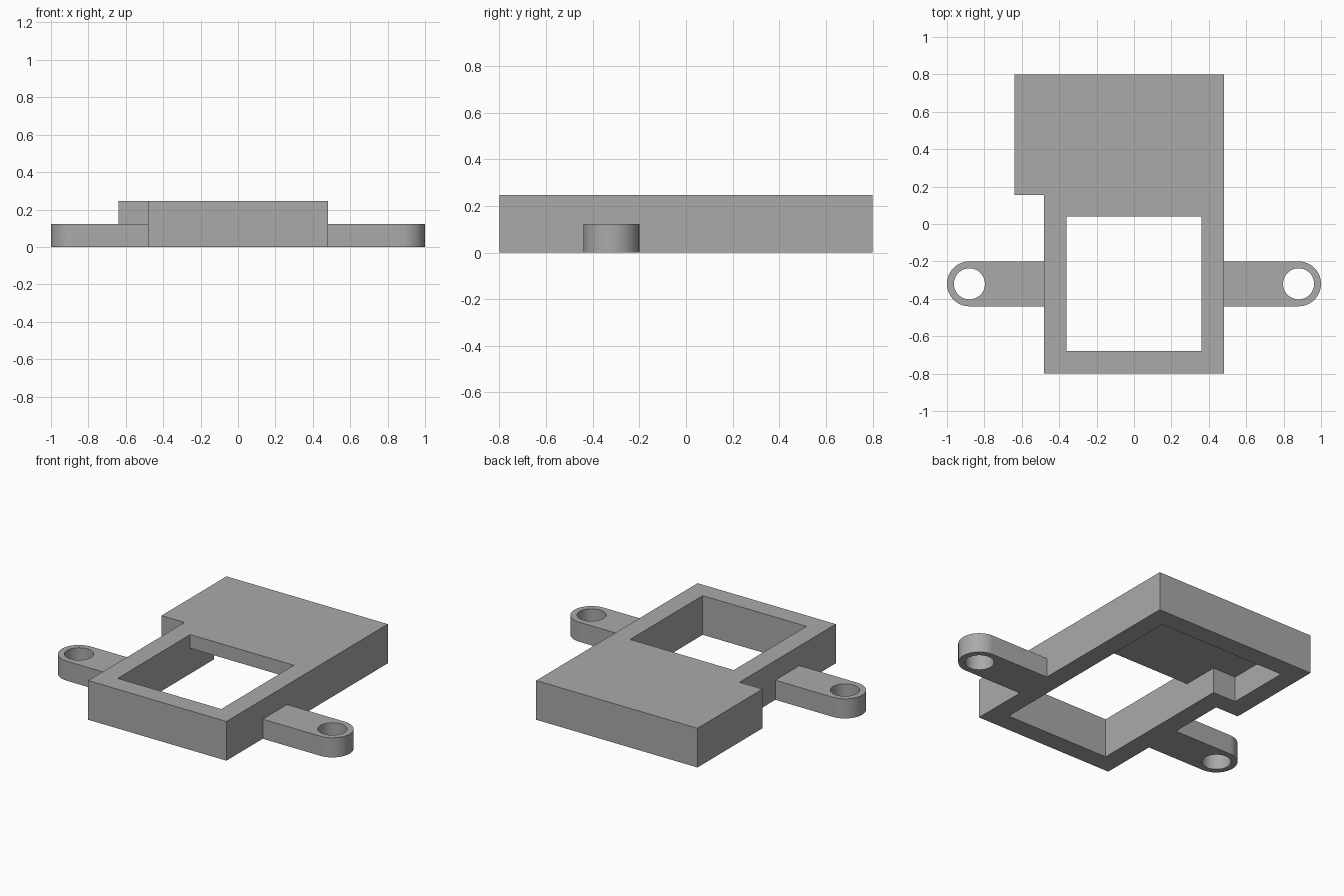
import bpy
import bmesh
from math import sin, cos, pi

cube = bpy.data.objects.get("Cube")
if cube:
    bpy.data.objects.remove(cube, do_unlink=True)

HEIGHT, ARM_HEIGHT, CEILING = 0.246, 0.123, 0.16

grey = bpy.data.materials.new("plain grey")
grey.use_nodes = True
colour = (0.40, 0.40, 0.40, 1)
grey.diffuse_color = colour
grey.node_tree.nodes["Principled BSDF"].inputs["Base Color"].default_value = colour


def prism(name, outline, bottom, top):
    """Extrude a counter-clockwise outline from bottom to top."""
    bm = bmesh.new()
    face = bm.faces.new([bm.verts.new((x, y, bottom)) for x, y in outline])
    up = bmesh.ops.extrude_face_region(bm, geom=[face])["geom"]
    bmesh.ops.translate(bm, vec=(0, 0, top - bottom),
                        verts=[v for v in up if isinstance(v, bmesh.types.BMVert)])
    bmesh.ops.recalc_face_normals(bm, faces=bm.faces)
    mesh = bpy.data.meshes.new(name)
    bm.to_mesh(mesh)
    bm.free()
    mesh.materials.append(grey)
    obj = bpy.data.objects.new(name, mesh)
    bpy.context.collection.objects.link(obj)
    return obj


def cut(target, cutter):
    """Subtract the cutter, then remove it."""
    cutter.hide_render = True
    mod = target.modifiers.new("cut", "BOOLEAN")
    mod.operation, mod.solver, mod.object = "DIFFERENCE", "EXACT", cutter
    bpy.ops.object.select_all(action="DESELECT")
    bpy.context.view_layer.objects.active = target
    target.select_set(True)
    bpy.ops.object.modifier_apply(modifier=mod.name)
    bpy.data.objects.remove(cutter, do_unlink=True)


def arc(cx, cy, radius, start, end, steps):
    angles = [start + (end - start) * i / steps for i in range(steps + 1)]
    return [(cx + radius * cos(a), cy + radius * sin(a)) for a in angles]


# Housing: wide block at the back, narrower frame at the front
housing = prism("housing", [(-0.48, -0.8), (0.48, -0.8), (0.48, 0.8),
                            (-0.64, 0.8), (-0.64, 0.155), (-0.48, 0.155)], 0, HEIGHT)

# Hollow underside, open at the bottom and continuous with the window
cut(housing, prism("hollow", [(-0.36, -0.68), (0.36, -0.68), (0.36, 0.68),
                              (-0.52, 0.68), (-0.52, 0.275), (-0.36, 0.275)],
                   -0.1, CEILING))

# Square window through the top
cut(housing, prism("window", [(-0.36, -0.68), (0.36, -0.68), (0.36, 0.04),
                              (-0.36, 0.04)], -0.1, HEIGHT + 0.1))

# Mounting arms with rounded ends and screw holes
for side, name in ((1, "left_arm"), (-1, "right_arm")):
    cx, cy = 0.88, -0.32
    outline = [(0.48, cy - 0.12)] + arc(cx, cy, 0.12, -pi / 2, pi / 2, 32) + [(0.48, cy + 0.12)]
    arm = prism(name, [(side * x, y) for x, y in outline], 0, ARM_HEIGHT)
    hole = arc(side * cx, cy, 0.083, 0, 2 * pi, 48)[:-1]
    cut(arm, prism("screw_hole", hole, -0.1, HEIGHT))
    bpy.ops.object.shade_smooth_by_angle(angle=pi / 6)
